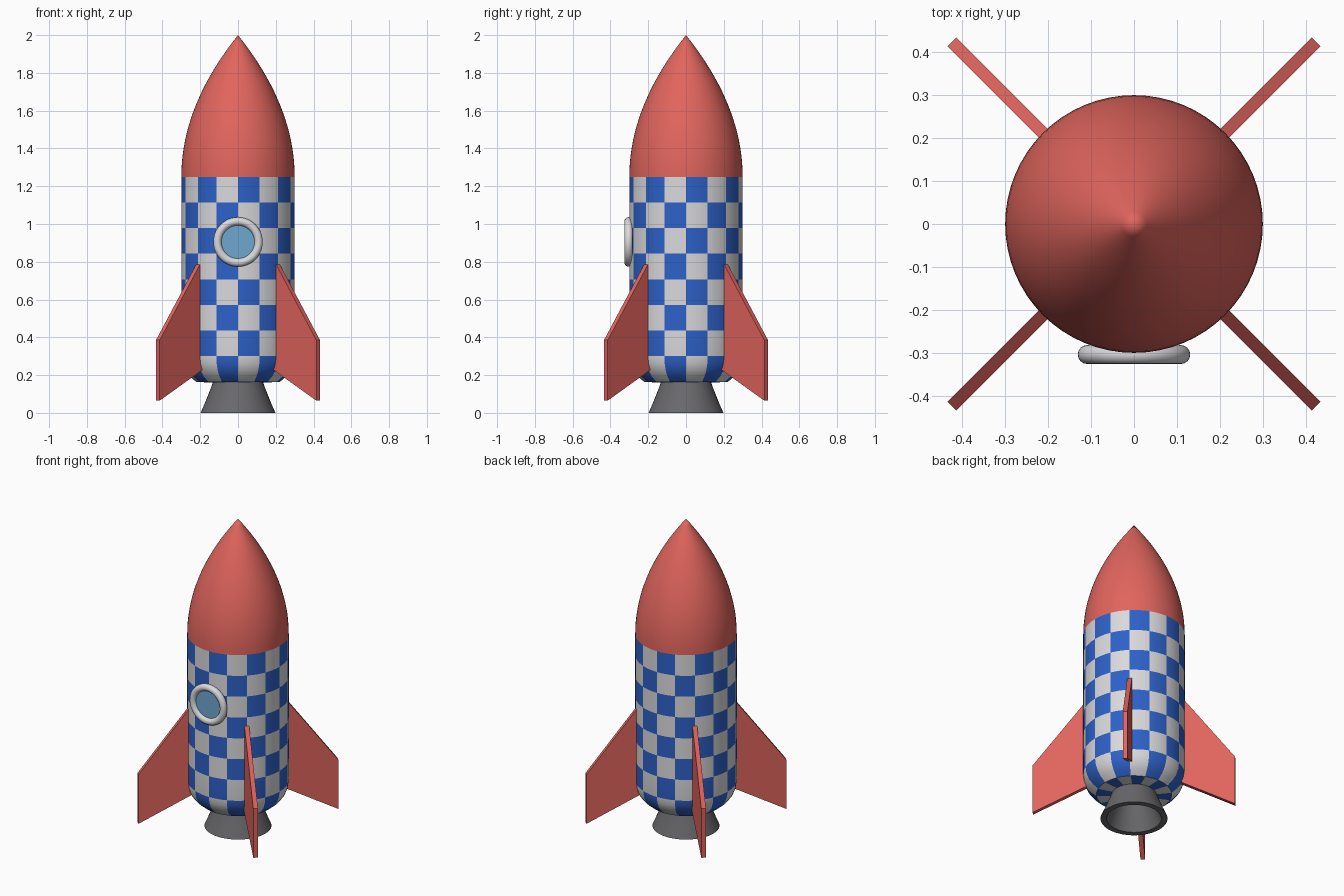
import bpy, bmesh, math
from mathutils import Matrix, Vector

if "Cube" in bpy.data.objects:
    bpy.data.objects.remove(bpy.data.objects["Cube"])


def material(name, rgb):
    m = bpy.data.materials.new(name)
    m.diffuse_color = (*rgb, 1)
    m.use_nodes = True
    m.node_tree.nodes["Principled BSDF"].inputs["Base Color"].default_value = m.diffuse_color
    return m


red = material("red", (0.75, 0.13, 0.11))
white = material("white", (0.70, 0.69, 0.71))
blue = material("blue", (0.026, 0.12, 0.58))
glass = material("window_blue", (0.16, 0.38, 0.63))
grey = material("dark_grey", (0.14, 0.14, 0.15))


def finish(name, bm, mats, smooth=True):
    bmesh.ops.recalc_face_normals(bm, faces=bm.faces)
    me = bpy.data.meshes.new(name)
    bm.to_mesh(me)
    bm.free()
    ob = bpy.data.objects.new(name, me)
    bpy.context.collection.objects.link(ob)
    for m in mats:
        me.materials.append(m)
    if smooth:
        bpy.ops.object.select_all(action='DESELECT')
        ob.select_set(True)
        bpy.context.view_layer.objects.active = ob
        bpy.ops.object.shade_smooth_by_angle(angle=math.radians(35))
    return ob


def lathe(profile, steps=64, closed=False):
    """Spin an (r, z) profile around the z axis."""
    bm = bmesh.new()
    vs = [bm.verts.new((0, -r, z)) for r, z in profile]
    es = [bm.edges.new(p) for p in zip(vs, vs[1:])]
    if closed:
        es.append(bm.edges.new((vs[-1], vs[0])))
    bmesh.ops.spin(bm, geom=vs + es, cent=(0, 0, 0), axis=(0, 0, 1),
                   angle=2 * math.pi, steps=steps, use_merge=True)
    bmesh.ops.remove_doubles(bm, verts=bm.verts, dist=1e-5)
    return bm


# Checkered body: 7 rows on the cylinder, one on the rounded base, one below
ROW = 0.95 / 7
profile = [(0.3, 1.25 - ROW * i) for i in range(8)]
profile += [(0.295, 0.262), (0.281, 0.225), (0.256, 0.193), (0.222, 0.1645),
            (0.14, 0.160), (0, 0.158)]
bm = lathe(profile)
for f in bm.faces:
    c = f.calc_center_median()
    col = math.floor(math.atan2(c.x, -c.y) / (math.pi / 8))
    row = math.floor((1.25 - c.z) / ROW)
    f.material_index = (row + col) % 2
finish("body", bm, [blue, white])

# Nose cone
N = 20
nose = [(0.3 * (1 - (i / N) ** 2), 1.25 + 0.75 * i / N) for i in range(N + 1)]
finish("nose_cone", lathe(nose), [red])

# Flared engine nozzle, hollow
finish("nozzle", lathe([(0.13, 0.17), (0.148, 0.12), (0.172, 0.06), (0.198, 0),
                        (0.162, 0), (0.140, 0.06), (0.118, 0.12), (0.102, 0.17)],
                       closed=True), [grey])

# Four diagonal fins
FIN = [(0.25, 0.79), (0.296, 0.79), (0.6, 0.385), (0.6, 0.065), (0.2, 0.268)]
for i, name in enumerate(("back_right", "back_left", "front_left", "front_right")):
    bm = bmesh.new()
    f = bm.faces.new([bm.verts.new((r, -0.014, z)) for r, z in FIN])
    ext = bmesh.ops.extrude_face_region(bm, geom=[f])
    bmesh.ops.translate(bm, vec=(0, 0.028, 0),
                        verts=[g for g in ext["geom"] if isinstance(g, bmesh.types.BMVert)])
    bm.transform(Matrix.Rotation(math.radians(45 + 90 * i), 4, 'Z'))
    finish(name + "_fin", bm, [red], smooth=False)

# Round window: ring and pane facing the front
to_front = Matrix.Translation(Vector((0, -0.304, 0.905))) @ Matrix.Rotation(math.pi / 2, 4, 'X')
ring = [(0.109 + 0.022 * math.cos(a), 0.022 * math.sin(a))
        for a in (2 * math.pi * k / 16 for k in range(16))]
bm = lathe(ring, 48, closed=True)
bm.transform(to_front)
finish("window_ring", bm, [white])

bm = lathe([(0, 0.003), (0.105, 0.003), (0.105, -0.003), (0, -0.003)], 48)
bm.transform(to_front)
finish("window_pane", bm, [glass])
